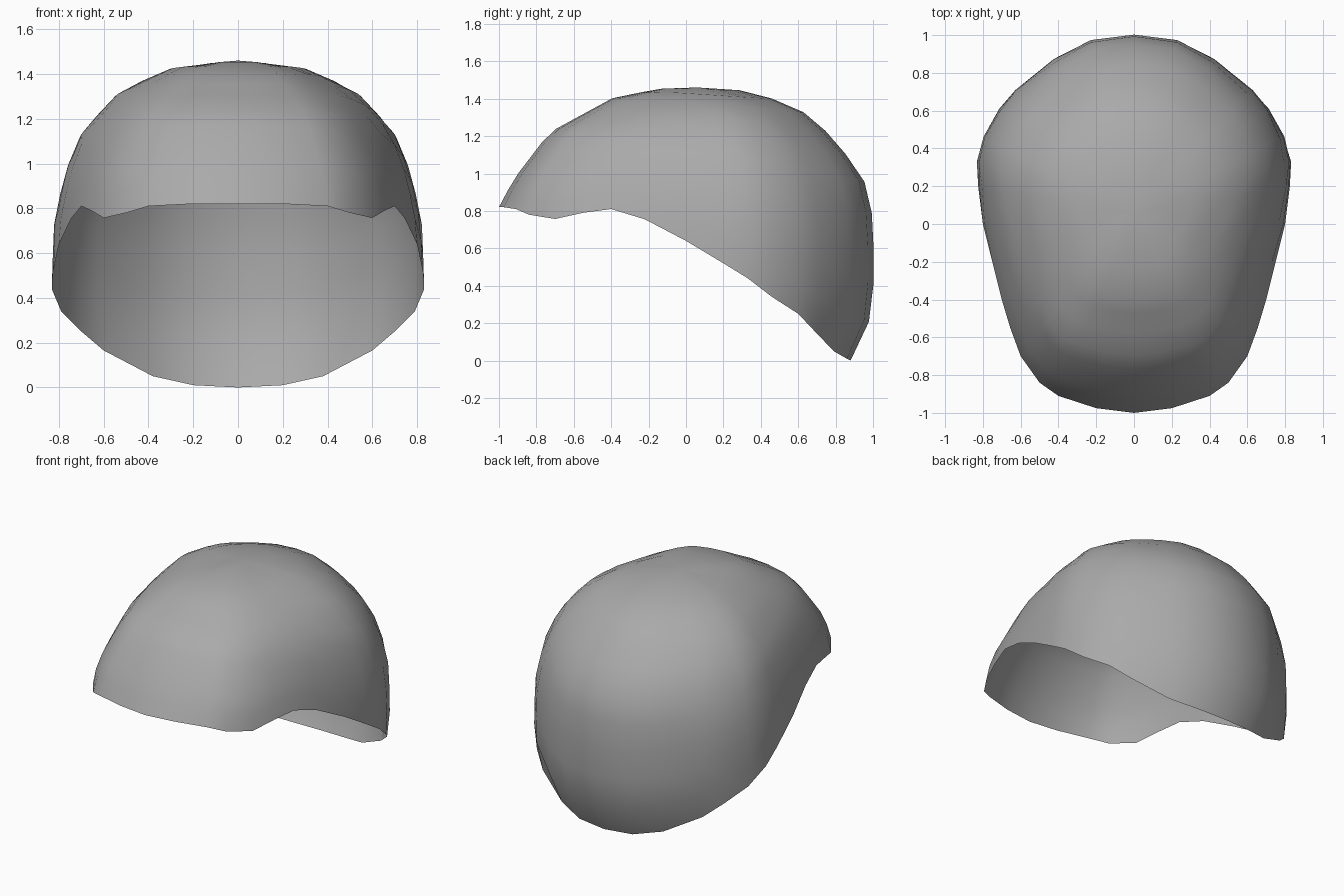
import bpy, bmesh, math

if "Cube" in bpy.data.objects:
    bpy.data.objects.remove(bpy.data.objects["Cube"])

CY, TOP, RINGS = 0.06, 1.46, 11

# Right half of the lower rim, from front centre to back centre
RIM = [(0, -1, .82), (.2, -.975, .82), (.4, -.91, .81), (.5, -.84, .78),
       (.6, -.7, .757), (.655, -.55, .79), (.7, -.4, .81), (.745, -.22, .755),
       (.8, 0, .64), (.825, .2, .52), (.832, .33, .44), (.79, .46, .34),
       (.7, .6, .25), (.6, .68, .165), (.38, .79, .05), (.2, .86, .01), (0, .88, 0)]

# Relative radius against height for each side of the dome
FRONT = [(0, 1), (.82, 1), (.97, .925), (1.22, .745), (1.41, .415), (1.455, .17), (1.46, 0)]
SIDE = [(0, .88), (.15, .95), (.3, .985), (.45, 1), (.73, .985), (.95, .93),
        (1.14, .84), (1.32, .64), (1.43, .35), (1.46, 0)]
BACK = [(0, .87), (.24, .99), (.4, 1), (.75, 1), (.97, .945), (1.19, .775),
        (1.37, .55), (1.455, .2), (1.46, 0)]


def lookup(profile, z):
    for (z0, g0), (z1, g1) in zip(profile, profile[1:]):
        if z <= z1:
            return g0 + (g1 - g0) * (z - z0) / (z1 - z0)
    return profile[-1][1]


def radius(ux, uy, z):
    """Blend the side profile with the front or back one by direction."""
    end = FRONT if uy < 0 else BACK
    return lookup(SIDE, z) * ux * ux + lookup(end, z) * uy * uy


# Mirror the half rim into a full loop
loop = RIM + [(-x, y, z) for x, y, z in RIM[-2:0:-1]]

bm = bmesh.new()
apex = bm.verts.new((0, CY, TOP))
columns = []
for x, y, z in loop:
    r = math.hypot(x, y - CY)
    ux, uy = x / r, (y - CY) / r
    scale = r / radius(ux, uy, z)
    column = []
    for k in range(1, RINGS + 1):
        h = TOP - (TOP - z) * (1 - math.cos(math.pi / 2 * k / RINGS))
        d = scale * radius(ux, uy, h)
        column.append(bm.verts.new((ux * d, CY + uy * d, h)))
    columns.append(column)

# Join neighbouring columns, closing the crown with a fan
for a, b in zip(columns, columns[1:] + columns[:1]):
    bm.faces.new((apex, a[0], b[0]))
    for k in range(RINGS - 1):
        bm.faces.new((a[k], a[k + 1], b[k + 1], b[k]))

mesh = bpy.data.meshes.new("cap_shell")
bm.to_mesh(mesh)
bm.free()
mesh.shade_smooth()
shell = bpy.data.objects.new("cap_shell", mesh)
bpy.context.collection.objects.link(shell)

grey = bpy.data.materials.new("plain grey")
grey.diffuse_color = (.4, .4, .4, 1)
grey.use_nodes = True
grey.node_tree.nodes["Principled BSDF"].inputs["Base Color"].default_value = grey.diffuse_color
mesh.materials.append(grey)
